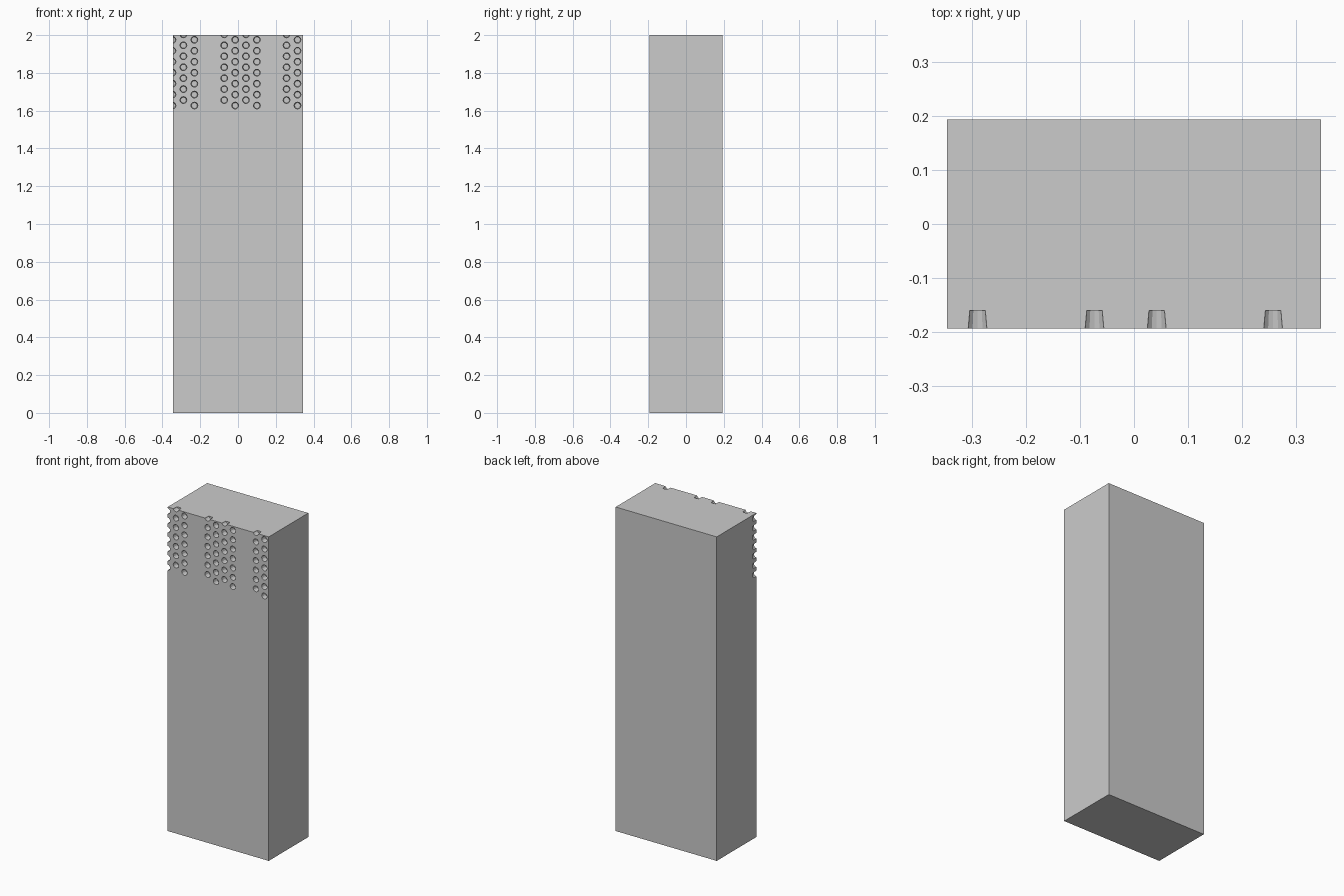
import bpy, bmesh
from math import radians
from mathutils import Matrix

if "Cube" in bpy.data.objects:
    bpy.data.objects.remove(bpy.data.objects["Cube"])

W, D, H = 0.69, 0.386, 2.0
STEP = 0.058          # spacing of the holes
FRONT = -D / 2
DEPTH = 0.033         # hole depth
LEAD = 0.02           # cutter length in front of the face


def mesh_object(name, bm):
    mesh = bpy.data.meshes.new(name)
    bm.to_mesh(mesh)
    bm.free()
    obj = bpy.data.objects.new(name, mesh)
    bpy.context.collection.objects.link(obj)
    return obj


# Tall cabinet body
bm = bmesh.new()
bmesh.ops.create_cube(bm, size=1, matrix=Matrix.Translation((0, 0, H / 2)) @ Matrix.Diagonal((W, D, H, 1)))
body = mesh_object("cabinet_body", bm)

# Staggered tapered holes, grouped in column bands; the first column is cut by the left edge
columns = [-0.347, -0.289, -0.231, -0.073, -0.015, 0.042, 0.100, 0.257, 0.315]
bm = bmesh.new()
for i, x in enumerate(columns):
    top = 2.004 if i % 2 else 1.975
    for row in range(7):
        place = Matrix.Translation((x, FRONT + (DEPTH - LEAD) / 2, top - row * STEP))
        bmesh.ops.create_cone(bm, cap_ends=True, segments=12, radius1=0.0202, radius2=0.0155,
                              depth=DEPTH + LEAD, matrix=place @ Matrix.Rotation(radians(-90), 4, 'X'))
cutter = mesh_object("vent_hole_cutter", bm)
cutter.hide_render = True
cutter.hide_set(True)

# Cut the vent holes into the front
cut = body.modifiers.new("vent_holes", 'BOOLEAN')
cut.operation = 'DIFFERENCE'
cut.solver = 'EXACT'
cut.object = cutter
bpy.context.view_layer.objects.active = body
body.select_set(True)
bpy.ops.object.modifier_apply(modifier=cut.name)
bpy.data.objects.remove(cutter, do_unlink=True)
